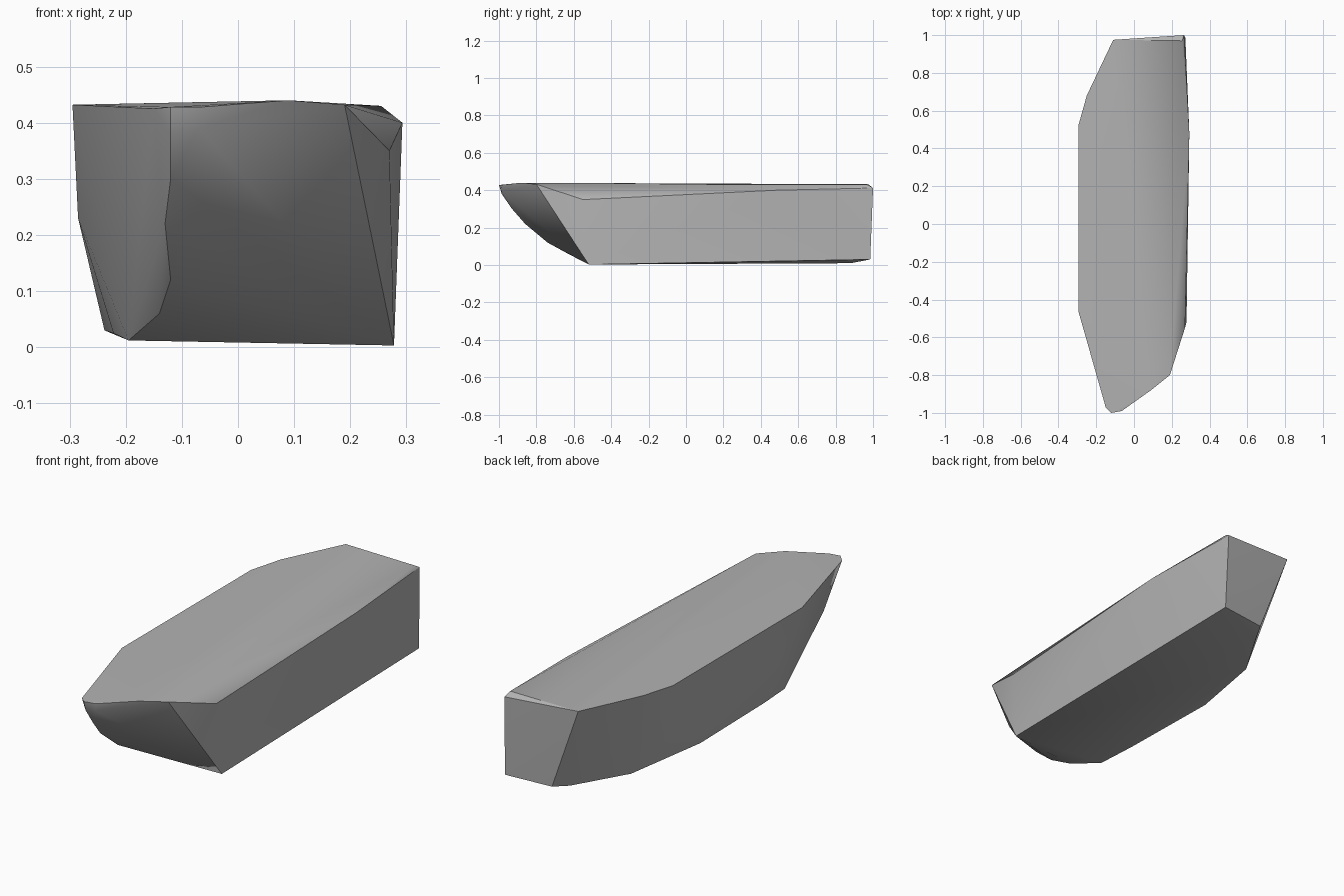
import bpy, bmesh, math

cube = bpy.data.objects.get("Cube")
if cube:
    bpy.data.objects.remove(cube, do_unlink=True)


def flat_material(name, value):
    mat = bpy.data.materials.new(name)
    mat.use_nodes = True
    color = (value, value, value, 1)
    mat.diffuse_color = color
    mat.node_tree.nodes["Principled BSDF"].inputs["Base Color"].default_value = color
    return mat


def hull(name, outlines, mat):
    """Wrap a tight convex skin around the given corner outlines."""
    bm = bmesh.new()
    for outline in outlines:
        for point in outline:
            bm.verts.new(point)
    result = bmesh.ops.convex_hull(bm, input=bm.verts)
    loose = {v for v in result["geom_interior"] + result["geom_unused"]
             if isinstance(v, bmesh.types.BMVert)}
    bmesh.ops.delete(bm, geom=list(loose), context="VERTS")
    bmesh.ops.recalc_face_normals(bm, faces=bm.faces)
    mesh = bpy.data.meshes.new(name)
    bm.to_mesh(mesh)
    bm.free()
    mesh.materials.append(mat)
    obj = bpy.data.objects.new(name, mesh)
    bpy.context.collection.objects.link(obj)
    bpy.context.view_layer.objects.active = obj
    obj.select_set(True)
    bpy.ops.object.shade_smooth_by_angle(angle=math.radians(30))
    return obj


# Upper rim, running round from the back
top_rim = [
    (-.11, .975, .432), (.265, 1, .412), (.255, .97, .43), (.293, .48, .40),
    (.27, -.55, .35), (.19, -.80, .432), (.09, -.88, .44), (-.065, -.99, .428),
    (-.12, -1, .428), (-.15, -.97, .425), (-.295, -.46, .432),
    (-.295, .52, .432), (-.25, .68, .433),
]
# Curved bow stem
bow = [(-.07, -.985, .39), (-.12, -.985, .38), (-.12, -.93, .30),
       (-.13, -.86, .22), (-.12, -.74, .12), (-.14, -.63, .06)]
# Bulge of the curved left side
left_side = [(-.285, -.3, .23), (-.285, .33, .23)]
# Underside, straight on one edge and curved on the other
bottom = [
    (.278, -.52, .003), (.272, .985, .03), (.04, .96, .025), (.0, .88, .01),
    (-.15, .63, .012), (-.238, .23, .03), (-.222, -.28, .025), (-.195, -.47, .012),
]

hull("stone_hull", [top_rim, bow, left_side, bottom], flat_material("stone grey", .45))
